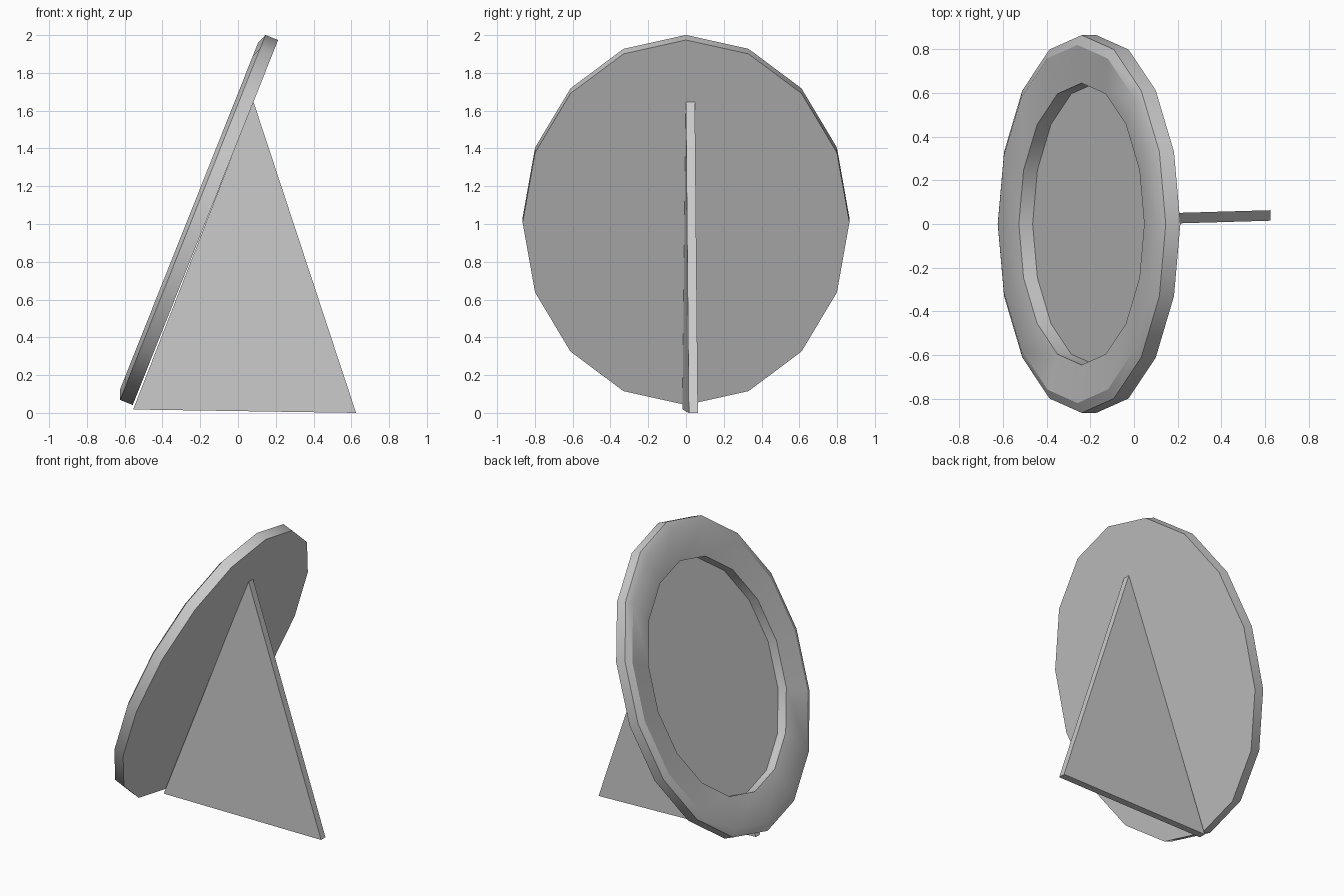
import bpy, bmesh
from math import sin, cos, tau, radians
from mathutils import Vector

if "Cube" in bpy.data.objects:
    bpy.data.objects.remove(bpy.data.objects["Cube"])

SIDES = 16
CENTER = Vector((-0.1725, 0, 1.008))    # centre of the frame's back face
UP = Vector((0.37, 0, 0.929)).normalized()   # leaning direction
OUT = Vector((-UP.z, 0, UP.x))          # towards the frame's front
SIDE = Vector((0, 1, 0))


def finish(bm, name):
    bmesh.ops.recalc_face_normals(bm, faces=bm.faces)
    mesh = bpy.data.meshes.new(name)
    bm.to_mesh(mesh)
    bm.free()
    obj = bpy.data.objects.new(name, mesh)
    bpy.context.collection.objects.link(obj)
    bpy.context.view_layer.objects.active = obj
    obj.select_set(True)
    bpy.ops.object.shade_smooth_by_angle(angle=radians(30))
    obj.select_set(False)
    return obj


# Oval frame: rings of (scale, depth) from back edge to recessed panel
profile = [(1.0, 0.0), (1.0, 0.072), (0.948, 0.093), (0.746, 0.073), (0.746, 0.005)]
bm = bmesh.new()
rings = []
for scale, depth in profile:
    ring = []
    for i in range(SIDES):
        a = tau * i / SIDES
        p = CENTER + OUT * depth + UP * (1.04 * scale * cos(a)) + SIDE * (0.865 * scale * sin(a))
        ring.append(bm.verts.new(p))
    rings.append(ring)
for r0, r1 in zip(rings, rings[1:]):
    for i in range(SIDES):
        j = (i + 1) % SIDES
        bm.faces.new((r0[i], r0[j], r1[j], r1[i]))
bm.faces.new(rings[0])      # back
bm.faces.new(rings[-1])     # recessed picture panel
finish(bm, "picture_frame")

# Triangular easel stand, turned very slightly about the vertical
bm = bmesh.new()
corners = [(-0.555, 0.018), (0.625, 0.0), (0.081, 1.65)]
near = [bm.verts.new((x, -0.003 + 0.029 * x, z)) for x, z in corners]
far = [bm.verts.new((x, 0.045 + 0.029 * x, z)) for x, z in corners]
bm.faces.new(near)
bm.faces.new(far)
for i in range(3):
    j = (i + 1) % 3
    bm.faces.new((near[i], near[j], far[j], far[i]))
finish(bm, "back_stand")
